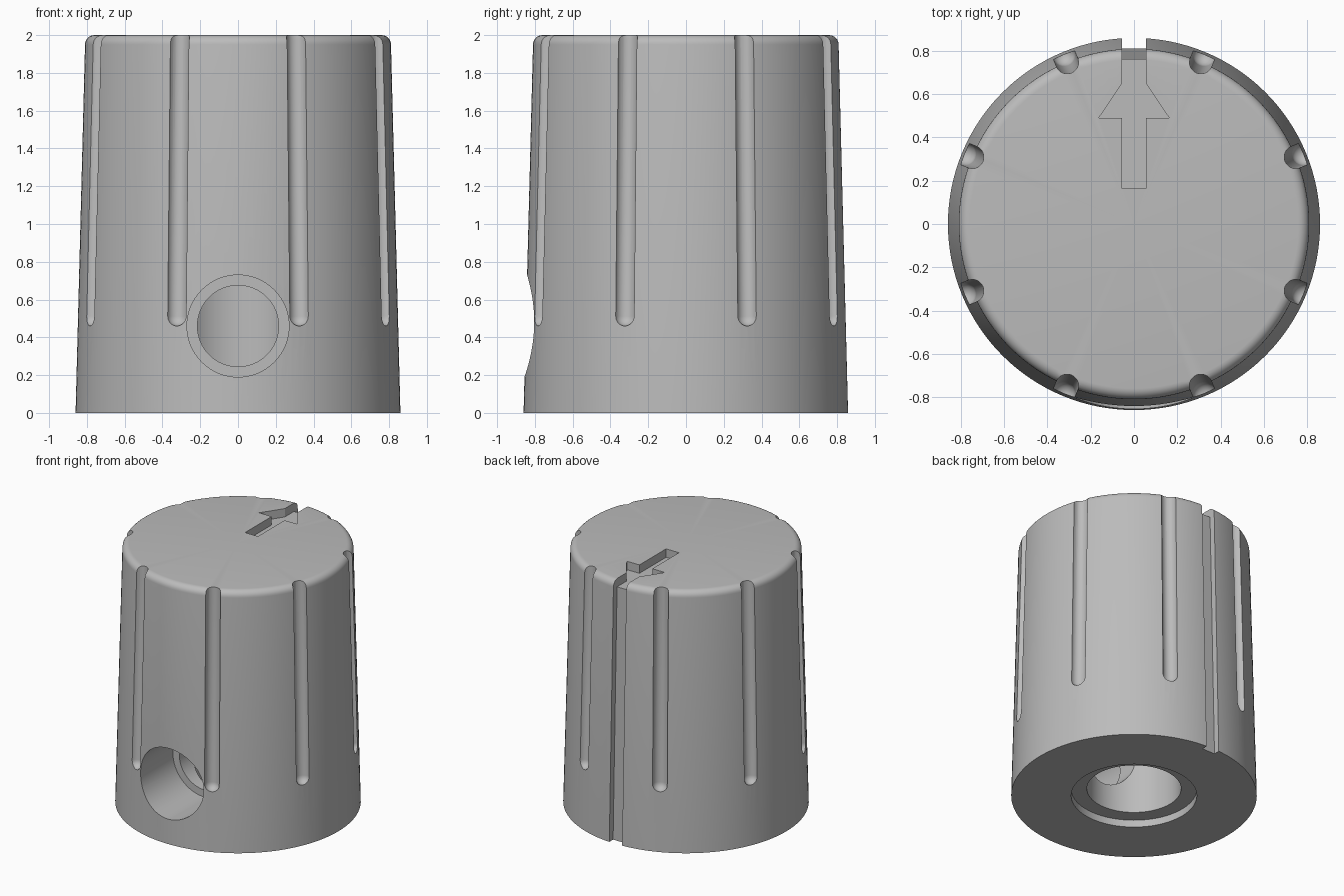
import bpy, bmesh
from math import pi, sin, cos, radians
from mathutils import Matrix, Vector

cube = bpy.data.objects.get("Cube")
if cube:
    bpy.data.objects.remove(cube)

grey = bpy.data.materials.new("plain grey")
grey.use_nodes = True
colour = (0.5, 0.5, 0.5, 1)
grey.diffuse_color = colour
grey.node_tree.nodes["Principled BSDF"].inputs["Base Color"].default_value = colour


def finish(bm, name):
    bmesh.ops.remove_doubles(bm, verts=bm.verts, dist=1e-5)
    bmesh.ops.recalc_face_normals(bm, faces=bm.faces)
    mesh = bpy.data.meshes.new(name)
    bm.to_mesh(mesh)
    bm.free()
    mesh.materials.append(grey)
    obj = bpy.data.objects.new(name, mesh)
    bpy.context.collection.objects.link(obj)
    return obj


def revolve(name, profile, steps):
    """Turn an (r, z) outline around the z axis; both ends lie on the axis."""
    bm = bmesh.new()
    verts = [bm.verts.new((r, 0, z)) for r, z in profile]
    edges = [bm.edges.new(pair) for pair in zip(verts, verts[1:])]
    bmesh.ops.spin(bm, geom=verts + edges, axis=(0, 0, 1), cent=(0, 0, 0),
                   angle=2 * pi, steps=steps, use_merge=True)
    return finish(bm, name)


def prism(name, points, push):
    """Extrude a flat outline along a vector."""
    bm = bmesh.new()
    face = bm.faces.new([bm.verts.new(p) for p in points])
    out = bmesh.ops.extrude_face_region(bm, geom=[face], use_keep_orig=True)
    moved = [v for v in out["geom"] if isinstance(v, bmesh.types.BMVert)]
    bmesh.ops.translate(bm, verts=moved, vec=Vector(push))
    return finish(bm, name)


# Tapered body with rounded top edge, shaft bore and counterbore
base_r, top_r, height, fillet = 0.86, 0.81, 2.0, 0.05
bore_r, bore_top, recess_r, recess_top = 0.33, 1.25, 0.44, 0.055
outline = [(0, bore_top), (bore_r, bore_top), (bore_r, recess_top),
           (recess_r, recess_top), (recess_r, 0), (base_r, 0)]
outline += [(top_r - fillet + fillet * cos(a), height - fillet + fillet * sin(a))
            for a in (radians(15 * i) for i in range(7))]
outline.append((0, height))
body = revolve("knob_body", outline, 128)

cutters = []

# Eight round-ended grip flutes following the taper
flute_r, flute_z = 0.053, 0.513
lean = (base_r - top_r) / (height - fillet)
flute_outline = [(flute_r * sin(a), -flute_r * cos(a))
                 for a in (radians(15 * i) for i in range(7))]
flute_outline[0] = (0, -flute_r)
flute_outline += [(flute_r, 1.7), (0, 1.7)]
for i in range(8):
    flute = revolve("flute_cutter", flute_outline, 24)
    flute.matrix_world = (Matrix.Rotation(radians(22.5 + 45 * i), 4, "Z")
                          @ Matrix.Translation((base_r - lean * flute_z, 0, flute_z))
                          @ Matrix.Rotation(-lean, 4, "Y"))
    cutters.append(flute)

# Stepped screw hole in the front, running into the bore
hole = revolve("screw_hole_cutter", [(0, 0.1), (0.215, 0.1), (0.215, 0.41),
                                     (0.27, 0.41), (0.27, 1), (0, 1)], 64)
hole.matrix_world = Matrix.Translation((0, 0, 0.46)) @ Matrix.Rotation(pi / 2, 4, "X")
cutters.append(hole)

# Pointer: shaft on top joined to the slot down the back, plus arrow head
half, floor = 0.055, height - 0.065
side = [(0.165, 2.1), (0.165, floor), (0.763, floor),
        (0.814, -0.1), (1, -0.1), (1, 2.1)]
cutters.append(prism("pointer_slot_cutter", [(-half, y, z) for y, z in side],
                     (2 * half, 0, 0)))
head = [(-0.163, 0.49), (0.163, 0.49), (half, 0.65), (-half, 0.65)]
cutters.append(prism("arrow_head_cutter", [(x, y, floor) for x, y in head],
                     (0, 0, 0.2)))

# Carve everything out of the body
for cutter in cutters:
    cutter.hide_render = True
    cut = body.modifiers.new("cut", "BOOLEAN")
    cut.operation = "DIFFERENCE"
    cut.solver = "EXACT"
    cut.object = cutter
bpy.context.view_layer.update()
carved = bpy.data.meshes.new_from_object(
    body.evaluated_get(bpy.context.evaluated_depsgraph_get()))
body.modifiers.clear()
body.data = carved
carved.materials.clear()
carved.materials.append(grey)
for cutter in cutters:
    bpy.data.objects.remove(cutter)

# Smooth curves, crisp cut edges
for obj in bpy.context.selected_objects:
    obj.select_set(False)
body.select_set(True)
bpy.context.view_layer.objects.active = body
bpy.ops.object.shade_smooth_by_angle(angle=radians(25))
